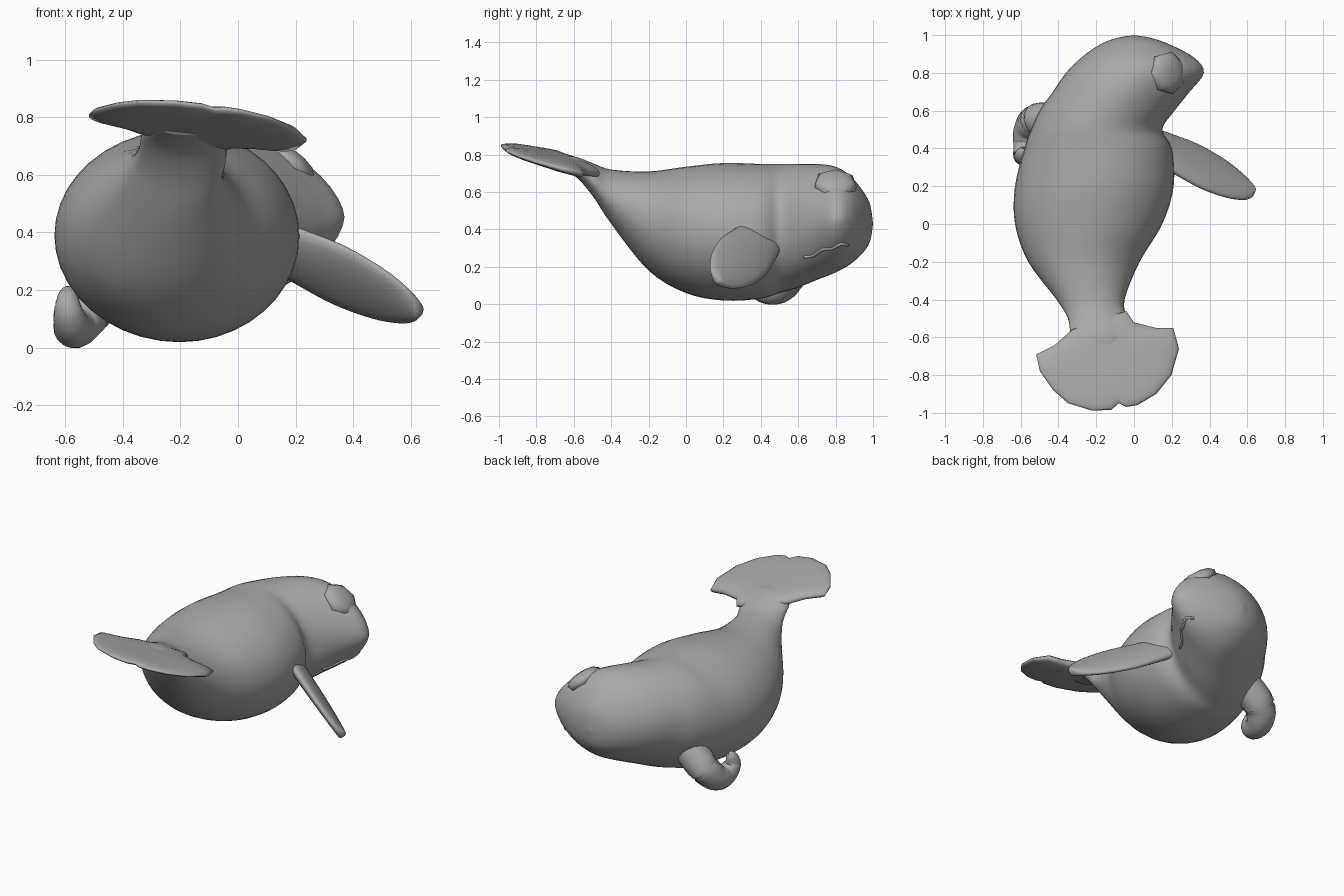
import bpy, bmesh, math
from mathutils import Vector, Matrix

old = bpy.data.objects.get("Cube")
if old:
    bpy.data.objects.remove(old, do_unlink=True)

skin = bpy.data.materials.new("grey skin")
skin.use_nodes = True
GREY = (0.4, 0.4, 0.4, 1)
skin.diffuse_color = GREY
skin.node_tree.nodes["Principled BSDF"].inputs["Base Color"].default_value = GREY


def spline(rows, t):
    """Smooth interpolation through a list of rows, t counted in rows."""
    last = len(rows) - 1
    i = min(int(t), last - 1)
    u = t - i
    a, b, c, d = (rows[max(0, min(last, j))] for j in range(i - 1, i + 3))
    return [q + 0.5 * u * (r - p + u * (2 * p - 5 * q + 4 * r - s + u * (3 * (q - r) + s - p)))
            for p, q, r, s in zip(a, b, c, d)]


def loft(name, rings, smooth=True):
    """Skin a list of equal rings of points and close both ends."""
    bm = bmesh.new()
    loops = [[bm.verts.new(p) for p in ring] for ring in rings]
    n = len(loops[0])
    for a, b in zip(loops, loops[1:]):
        for i in range(n):
            j = (i + 1) % n
            bm.faces.new((a[i], a[j], b[j], b[i]))
    bm.faces.new(loops[0][::-1])
    bm.faces.new(loops[-1])
    bmesh.ops.remove_doubles(bm, verts=bm.verts, dist=0.0005)
    bmesh.ops.recalc_face_normals(bm, faces=bm.faces)
    mesh = bpy.data.meshes.new(name)
    bm.to_mesh(mesh)
    bm.free()
    obj = bpy.data.objects.new(name, mesh)
    bpy.context.collection.objects.link(obj)
    mesh.materials.append(skin)
    for f in mesh.polygons:
        f.use_smooth = smooth
    return obj


def tube(name, path, sides=16, steps=5):
    """Round tube through rows of x, y, z, radius, with a rounded tip."""
    total = (len(path) - 1) * steps
    pts = [spline(path, i / steps) for i in range(total + 1)]
    rings = []
    for i, p in enumerate(pts):
        ahead = Vector(pts[min(i + 1, total)][:3]) - Vector(pts[max(i - 1, 0)][:3])
        ahead.normalize()
        side = ahead.cross(Vector((0.5, 0.3, 0.8))).normalized()
        up = side.cross(ahead)
        r = max(p[3], 0.001)
        rings.append([Vector(p[:3]) + r * (side * math.cos(a) + up * math.sin(a))
                      for a in (math.tau * k / sides for k in range(sides))])
    return loft(name, rings)


# Body stations: y, right edge, left edge, underside, back, section sharpness
STATIONS = [
    (-0.72, -0.26, -0.10, 0.74, 0.79, 1),
    (-0.60, -0.33, -0.05, 0.69, 0.79, 1),
    (-0.50, -0.35, -0.04, 0.58, 0.755, 1),
    (-0.40, -0.41, -0.05, 0.43, 0.72, 1),
    (-0.20, -0.56, 0.03, 0.18, 0.71, 1),
    (0.0, -0.63, 0.15, 0.06, 0.735, 1),
    (0.2, -0.63, 0.21, 0.02, 0.755, 1),
    (0.4, -0.58, 0.20, 0.03, 0.75, 1),
    (0.5, -0.545, 0.15, 0.06, 0.75, 1),
    (0.6, -0.50, 0.215, 0.09, 0.75, 1.05),
    (0.7, -0.43, 0.295, 0.13, 0.75, 1.15),
    (0.8, -0.36, 0.37, 0.17, 0.735, 1.25),
    (0.88, -0.28, 0.32, 0.215, 0.685, 1.15),
    (0.95, -0.18, 0.19, 0.28, 0.60, 1),
    (0.985, -0.09, 0.09, 0.34, 0.53, 1),
    (1.0, 0, 0, 0.43, 0.43, 1),
]


def body_point(t, angle):
    y, x0, x1, z0, z1, k = spline(STATIONS, t)
    c, s = math.cos(angle), math.sin(angle)
    power = k if c > 0 else 1
    cx = math.copysign(abs(c) ** power, c)
    sz = math.copysign(abs(s) ** power, s)
    return Vector(((x0 + x1) / 2 + cx * (x1 - x0) / 2, y, (z0 + z1) / 2 + sz * (z1 - z0) / 2))


SIDES, STEPS = 40, 4
loft("body", [[body_point(i / STEPS, math.tau * k / SIDES) for k in range(SIDES)]
              for i in range((len(STATIONS) - 1) * STEPS + 1)])

# Mouth line along the side of the snout
mouth = [(*body_point(9.3 + i * 0.5, math.radians(-34 - 3 * (i % 2))), 0.008) for i in range(6)]
tube("mouth_line", mouth, 8, 3)

# Tail fluke: domed plate built from shrinking copies of one outline
OUTLINE = [(-0.33, -0.56), (-0.42, -0.64), (-0.52, -0.69), (-0.5, -0.78), (-0.43, -0.88),
           (-0.35, -0.95), (-0.22, -0.99), (-0.12, -0.985), (-0.08, -0.95), (-0.04, -0.97),
           (0.02, -0.96), (0.12, -0.9), (0.2, -0.8), (0.24, -0.66), (0.21, -0.55),
           (0.12, -0.55), (0.0, -0.52), (-0.04, -0.46), (-0.18, -0.5)]
CENTRE = Vector((-0.16, -0.7))


def fluke_ring(angle):
    shrink = math.cos(angle) ** 0.5
    ring = []
    for p in OUTLINE:
        x, y = CENTRE.lerp(Vector(p), shrink)
        thick = 0.028 + 0.05 * max(0, y + 0.8)
        z = 0.7 - 0.1 * (x - 0.2) - 0.25 * (y + 0.56) + thick * math.sin(angle)
        ring.append((x, y, z))
    return ring


loft("tail_fluke", [fluke_ring(math.radians(a)) for a in range(-88, 89, 16)])

# Left flipper: flat oval sections from shoulder to tip
shoulder, tip = Vector((0.12, 0.41, 0.36)), Vector((0.64, 0.17, 0.115))
length = tip - shoulder
wide = Vector((0.1, -0.74, 0.62)).normalized()
flat = length.cross(wide).normalized()
PROFILE = [(0, 0.12), (0.2, 0.14), (0.45, 0.155), (0.7, 0.135),
           (0.87, 0.095), (0.96, 0.05), (1, 0.0)]
rings = []
for i in range((len(PROFILE) - 1) * 4 + 1):
    along, half = spline(PROFILE, i / 4)
    half = max(half, 0.001)
    thick = min(half, 0.045 - 0.02 * along)
    rings.append([shoulder + length * along + wide * half * math.cos(a) + flat * thick * math.sin(a)
                  for a in (math.tau * k / 20 for k in range(20))])
loft("left_flipper", rings)

# Right flipper: short limb with its end curled back
tube("right_flipper", [(-0.40, 0.54, 0.25, 0.1), (-0.51, 0.545, 0.15, 0.095),
                       (-0.56, 0.49, 0.08, 0.08), (-0.575, 0.41, 0.075, 0.065),
                       (-0.59, 0.36, 0.13, 0.05), (-0.59, 0.38, 0.19, 0.03),
                       (-0.585, 0.4, 0.21, 0.0)])

# Eye: faceted shallow bump lying on the brow
normal = Vector((0.62, 0.05, 0.78)).normalized()
across = normal.cross(Vector((0, 1, 0))).normalized()
ahead = across.cross(normal)
rings = []
for radius, height in ((0.11, -0.03), (0.115, 0.005), (0.085, 0.03), (0.04, 0.04)):
    rings.append([Vector((0.18, 0.8, 0.645)) + normal * height
                  + radius * (across * math.cos(a) + ahead * math.sin(a))
                  for a in (math.tau * k / 7 for k in range(7))])
eye = loft("eye", rings)
